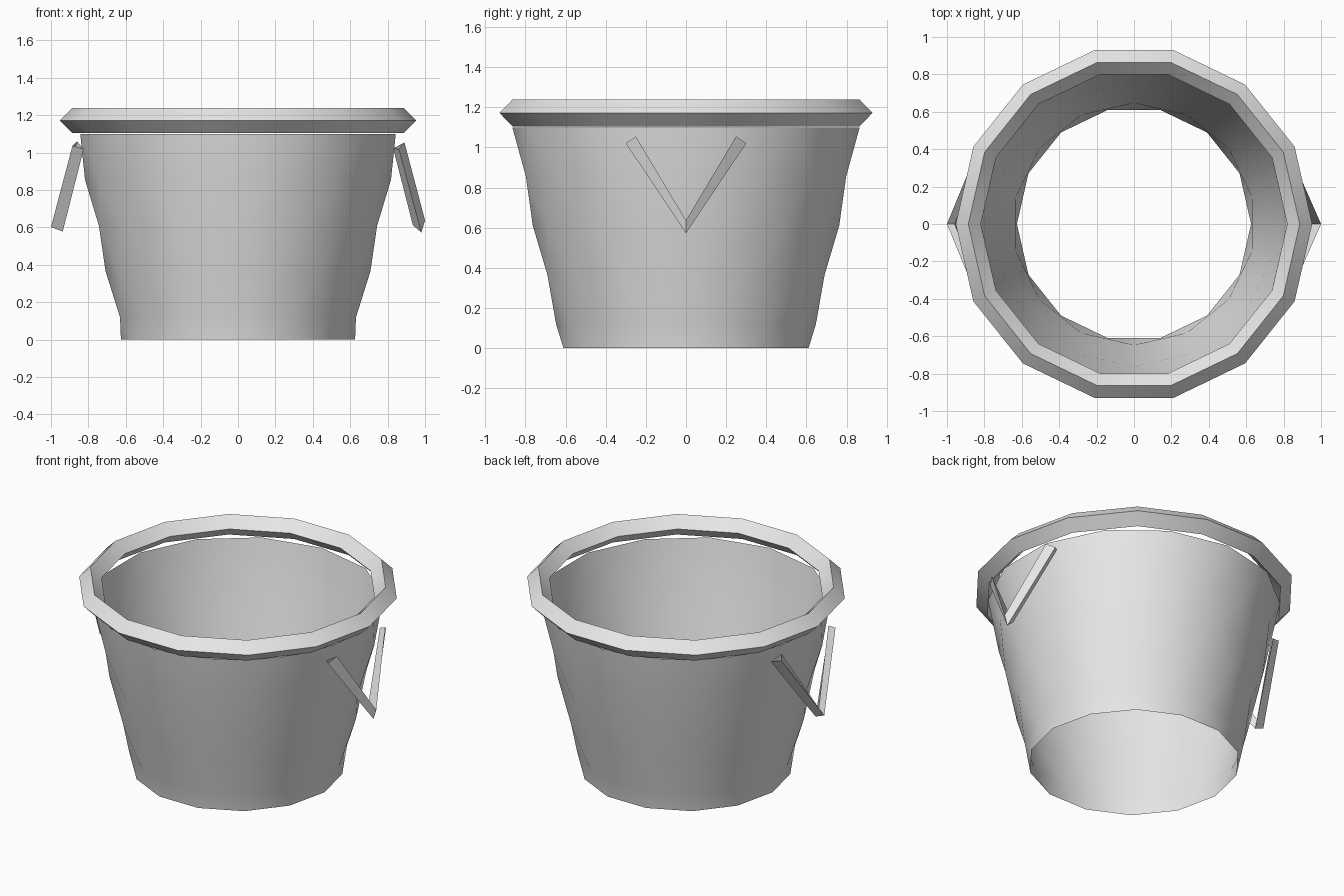
import bpy, bmesh
from math import sin, cos, pi, radians

cube = bpy.data.objects.get("Cube")
if cube:
    bpy.data.objects.remove(cube, do_unlink=True)

SIDES = 14

grey = bpy.data.materials.new("light_grey")
grey.use_nodes = True
grey.diffuse_color = (0.8, 0.8, 0.8, 1)
grey.node_tree.nodes["Principled BSDF"].inputs["Base Color"].default_value = (0.8, 0.8, 0.8, 1)


def finish(bm, name):
    """Turn a bmesh into a smooth object with sharp corners kept."""
    mesh = bpy.data.meshes.new(name)
    bm.to_mesh(mesh)
    bm.free()
    mesh.materials.append(grey)
    obj = bpy.data.objects.new(name, mesh)
    bpy.context.collection.objects.link(obj)
    bpy.ops.object.select_all(action="DESELECT")
    obj.select_set(True)
    bpy.context.view_layer.objects.active = obj
    bpy.ops.object.shade_smooth_by_angle(angle=radians(35))
    return obj


def ring(bm, radius, z, turn=0.0):
    step = 2 * pi / SIDES
    return [bm.verts.new((radius * cos((i + turn) * step),
                          radius * sin((i + turn) * step), z)) for i in range(SIDES)]


# Bucket wall: open tapered shell, each ring turned half a step from the last
bm = bmesh.new()
profile = [(0.626, 0.0), (0.647, 0.12), (0.708, 0.365),
           (0.763, 0.61), (0.818, 0.855), (0.865, 1.1)]
rings = [ring(bm, r, z, 0.5 * (k % 2)) for k, (r, z) in enumerate(profile)]
for k in range(len(rings) - 1):
    low, high = rings[k], rings[k + 1]
    for i in range(SIDES):
        j = (i + 1) % SIDES
        if k % 2 == 0:
            bm.faces.new((low[i], low[j], high[i]))
            bm.faces.new((low[j], high[j], high[i]))
        else:
            bm.faces.new((low[i], high[j], high[i]))
            bm.faces.new((low[i], low[j], high[j]))
finish(bm, "bucket_wall")

# Rim: ring with a diamond section
bm = bmesh.new()
mid, half, height = 0.886, 0.067, 1.172
loops = [ring(bm, mid + half * cos(a * pi / 2), height + half * sin(a * pi / 2))
         for a in range(4)]
for a in range(4):
    one, two = loops[a], loops[(a + 1) % 4]
    for i in range(SIDES):
        j = (i + 1) % SIDES
        bm.faces.new((one[i], one[j], two[j], two[i]))
bmesh.ops.recalc_face_normals(bm, faces=bm.faces)
finish(bm, "rim")


def handle(name, top, tip):
    """V-shaped bar of triangular section, mirrored about y = 0, open ends."""
    bm = bmesh.new()
    front = [bm.verts.new(p) for p in top]
    middle = [bm.verts.new((x, 0, z)) for x, z in tip]
    back = [bm.verts.new((x, -y, z)) for x, y, z in top]
    for start, end in ((front, middle), (middle, back)):
        for i in range(3):
            j = (i + 1) % 3
            bm.faces.new((start[i], start[j], end[j], end[i]))
    # Point the normals away from the bar
    bm.normal_update()
    centre = (sum((v.co for v in front), front[0].co * 0)
              + sum((v.co for v in middle), front[0].co * 0)) / 6
    first = bm.faces[:][0]
    if first.normal.dot(first.calc_center_median() - centre) < 0:
        bmesh.ops.reverse_faces(bm, faces=bm.faces[:])
    finish(bm, name)


# Carrying handles
handle("left_handle",
       [(0.86, -0.30, 1.02), (0.89, -0.25, 1.055), (0.83, -0.28, 1.022)],
       [(0.98, 0.573), (1.0, 0.637), (0.935, 0.612)])
handle("right_handle",
       [(-0.885, -0.28, 1.037), (-0.825, -0.30, 1.02), (-0.86, -0.243, 1.06)],
       [(-1.0, 0.602), (-0.937, 0.578), (-0.96, 0.64)])
